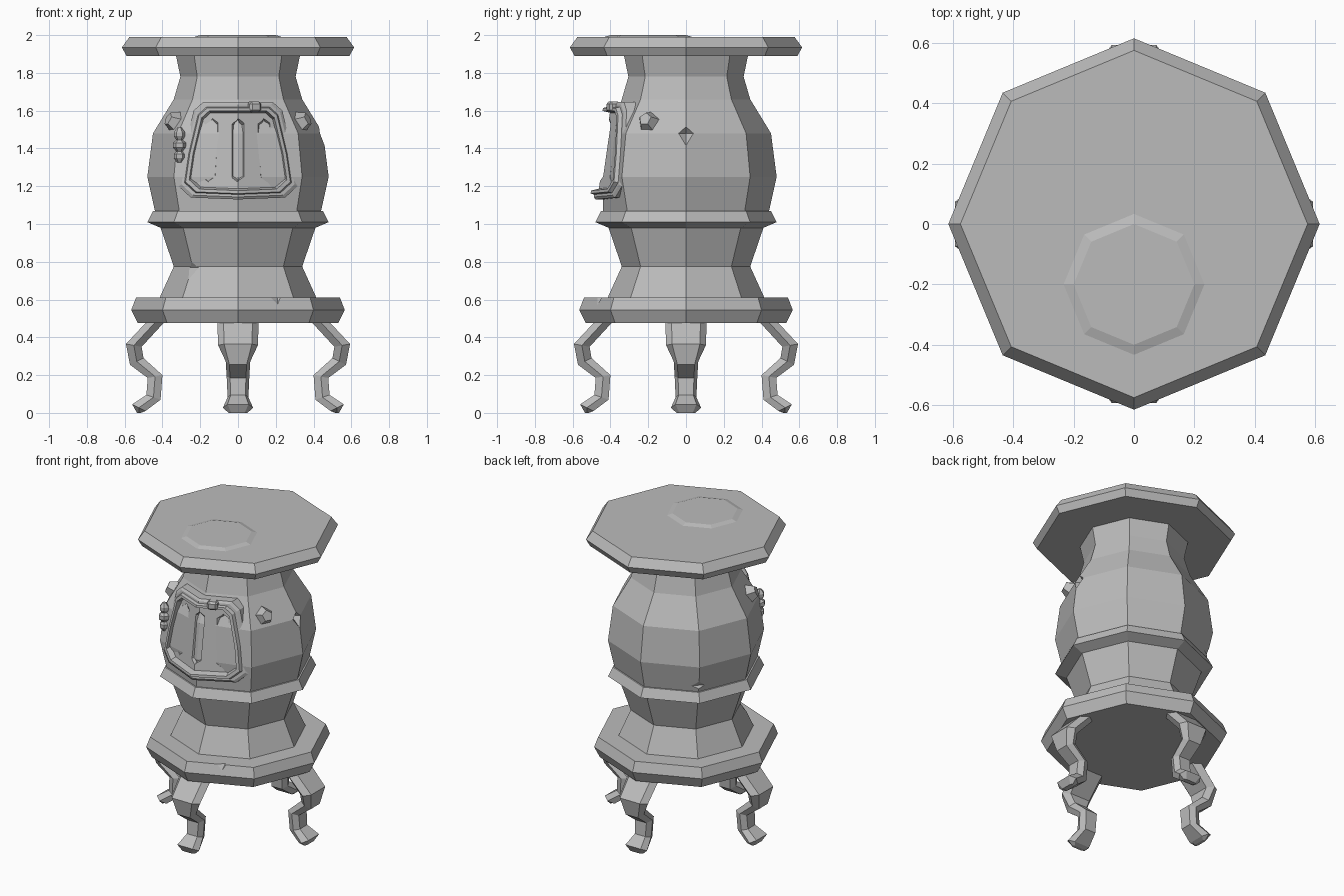
import bpy, bmesh, math
from mathutils import Vector, Matrix

cube = bpy.data.objects.get("Cube")
if cube:
    bpy.data.objects.remove(cube)

GREY = (0.5, 0.5, 0.5, 1)
iron = bpy.data.materials.new("grey_iron")
iron.use_nodes = True
iron.diffuse_color = GREY
iron.node_tree.nodes["Principled BSDF"].inputs["Base Color"].default_value = GREY


def finish(name, bm):
    bmesh.ops.recalc_face_normals(bm, faces=bm.faces)
    mesh = bpy.data.meshes.new(name)
    bm.to_mesh(mesh)
    bm.free()
    mesh.materials.append(iron)
    ob = bpy.data.objects.new(name, mesh)
    bpy.context.scene.collection.objects.link(ob)
    return ob


def loft(name, rings, halves=False):
    """Skin closed rings of points; halves splits the caps across the middle."""
    bm = bmesh.new()
    rows = [[bm.verts.new(p) for p in ring] for ring in rings]
    n = len(rows[0])
    for a, b in zip(rows, rows[1:]):
        for i in range(n):
            j = (i + 1) % n
            bm.faces.new((a[i], a[j], b[j], b[i]))
    for cap in (rows[0], rows[-1]):
        if halves:
            bm.faces.new(cap[:n // 2 + 1])
            bm.faces.new(cap[n // 2:] + cap[:1])
        else:
            bm.faces.new(cap)
    return finish(name, bm)


def ring(r, z, sides=8, centre=(0, 0)):
    steps = [math.tau * i / sides for i in range(sides)]
    return [Vector((centre[0] + r * math.cos(a), centre[1] + r * math.sin(a), z)) for a in steps]


def carve(target, cutters):
    bpy.context.view_layer.objects.active = target
    for cutter in cutters:
        cutter.hide_render = True
        mod = target.modifiers.new("cut", "BOOLEAN")
        mod.operation, mod.solver, mod.object = "DIFFERENCE", "EXACT", cutter
        bpy.ops.object.modifier_apply(modifier=mod.name)
        bpy.data.objects.remove(cutter)


def gem(angle, r, z, size):
    """Eight-sided cutter for a chipped edge."""
    a = math.radians(angle)
    c = (r * math.cos(a), r * math.sin(a))
    return loft("chip_cutter", [ring(s, z + h, 4, c) for s, h in
                                ((0.002, -size), (size, 0), (0.002, size))])


# Octagonal base plate, waist, band and belly, flattened behind the door
profile = [(0.53, 0.475), (0.565, 0.545), (0.54, 0.61), (0.415, 0.61), (0.34, 0.775),
           (0.41, 0.98), (0.48, 1.01), (0.45, 1.07), (0.44, 1.07), (0.48, 1.25),
           (0.45, 1.48), (0.34, 1.66), (0.305, 1.78), (0.33, 1.9)]
rows = [ring(r, z) for r, z in profile]
for row in rows:
    if 1.2 < row[0].z < 1.5:
        row[6].y += 0.045
body = loft("stove_body", rows)
carve(body, [gem(0, 0.475, 1.48, 0.08), gem(-135, 0.37, 0.77, 0.06),
             gem(135, 0.475, 1.11, 0.06), gem(-67, 0.535, 0.61, 0.06)])

# Lid with a raised cooking plate
loft("lid", [ring(r, z) for r, z in ((0.59, 1.89), (0.615, 1.935), (0.575, 1.99))])
loft("cooking_plate", [ring(r, z, 8, (0, -0.2)) for r, z in
                       ((0.24, 1.98), (0.24, 1.988), (0.2, 2.0))])

# Curved legs: outer reach, outer height, inner reach, inner height, half width
stations = [(0.476, 0.49, 0.39, 0.48, 0.11), (0.593, 0.365, 0.51, 0.35, 0.105),
            (0.572, 0.255, 0.5, 0.29, 0.065), (0.478, 0.185, 0.4, 0.2, 0.06),
            (0.485, 0.095, 0.41, 0.07, 0.055), (0.56, 0.045, 0.49, 0.01, 0.08),
            (0.535, 0.0, 0.515, 0.0, 0.05)]


def leg_ring(xo, zo, xi, zi, w):
    xm, zm = (xo + xi) / 2, (zo + zi) / 2
    return [Vector(p) for p in ((xo, -w * 0.7, zo), (xo, w * 0.7, zo), (xm, w, zm),
                                (xi, w * 0.7, zi), (xi, -w * 0.7, zi), (xm, -w, zm))]


for k, side in enumerate(("left", "back", "right", "front")):
    turn = Matrix.Rotation(k * math.pi / 2, 3, "Z")
    loft(side + "_leg", [[turn @ p for p in leg_ring(*s)] for s in stations])


# Door wrapped around the front edge of the belly
def on_door(x, z, out):
    return Vector((x, -0.385 - 0.145 * (1.645 - z) + 0.414 * abs(x) - out, z))


half = [(0, 1.13), (0.25, 1.14), (0.315, 1.2), (0.29, 1.37), (0.235, 1.6), (0.185, 1.645), (0, 1.645)]
outline = half + [(-x, z) for x, z in half[-2:0:-1]]
MID = 1.39
steps = [(1, -0.07), (1, 0.02), (0.95, 0.03), (0.9, 0.03), (0.88, 0.05), (0.82, 0.05), (0.78, 0.01)]
door = loft("fire_door", [[on_door(x * s, MID + (z - MID) * s, out) for x, z in outline]
                          for s, out in steps], halves=True)


def slot(x0):
    """Pointed groove cutter, leaning with the door sides."""
    shape = [(0, -0.17), (0.035, -0.14), (0.035, 0.14), (0, 0.17), (-0.035, 0.14), (-0.035, -0.14)]
    return loft("slot_cutter", [[on_door(x0 * (1 - 0.4 * z) + x * s, MID + z * (0.9 + 0.1 * s), out)
                                 for x, z in shape]
                                for s, out in ((1.2, 0.03), (0.3, -0.035))], halves=True)


carve(door, [slot(x) for x in (-0.145, 0, 0.145)])

# Hinge spindle and latch
beads = [(0.012, 1.325), (0.03, 1.35), (0.03, 1.37), (0.017, 1.385), (0.035, 1.405), (0.035, 1.43),
         (0.017, 1.445), (0.03, 1.465), (0.03, 1.485), (0.012, 1.51)]
loft("door_hinge", [ring(r, z, 6, (-0.31, -0.335)) for r, z in beads])
bm = bmesh.new()
bmesh.ops.create_cube(bm, size=1, matrix=Matrix.Translation((0.085, -0.385, 1.62))
                      @ Matrix.Rotation(math.radians(22), 4, "Z")
                      @ Matrix.Diagonal((0.065, 0.06, 0.055, 1)))
bmesh.ops.bevel(bm, geom=bm.edges[:], offset=0.012, segments=1, affect="EDGES")
finish("door_latch", bm)

# Five-sided studs beside the door
for side, sign in (("left", 1), ("right", -1)):
    facing = Vector((sign * 0.85, -0.4, 0.4)).normalized()
    place = Matrix.Translation((sign * 0.345, -0.205, 1.545)) @ facing.to_track_quat("Z", "Y").to_matrix().to_4x4()
    bm = bmesh.new()
    bmesh.ops.create_cone(bm, cap_ends=True, segments=5, radius1=0.065, radius2=0.035,
                          depth=0.06, matrix=place)
    finish(side + "_stud", bm)
